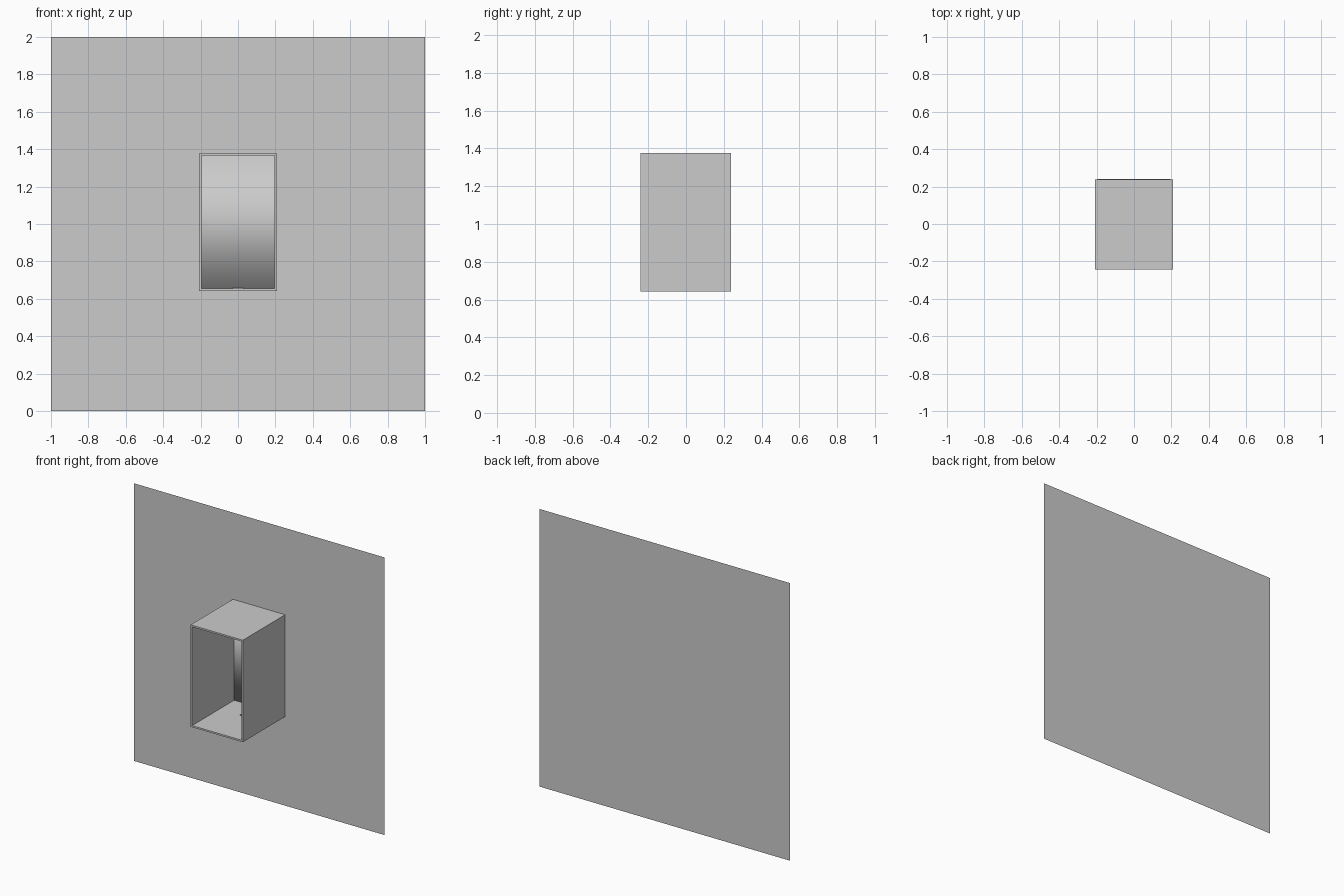
import bpy, bmesh

if "Cube" in bpy.data.objects:
    bpy.data.objects.remove(bpy.data.objects["Cube"])

X, Y, Z0, Z1, T = 0.208, 0.242, 0.642, 1.377, 0.012


def make(name, verts, faces):
    me = bpy.data.meshes.new(name)
    me.from_pydata(verts, [], faces)
    ob = bpy.data.objects.new(name, me)
    bpy.context.collection.objects.link(ob)
    return ob


# wall sheet behind the box
make("wall", [(-1, Y, 0), (1, Y, 0), (1, Y, 2), (-1, Y, 2)], [(0, 1, 2, 3)])

# open-fronted box shell: outer and inner rectangular loops, front and back
verts = []
for y in (-Y, Y - 0.003):
    for t in (0, T):
        verts += [(-X + t, y, Z0 + t), (X - t, y, Z0 + t),
                  (X - t, y, Z1 - t), (-X + t, y, Z1 - t)]
faces = []
for i in range(4):
    j = (i + 1) % 4
    faces += [(i, j, j + 4, i + 4),              # front rim
              (i, i + 8, j + 8, j),              # outside
              (i + 4, j + 4, j + 12, i + 12),    # inside
              (i + 8, i + 12, j + 12, j + 8)]    # back rim
shell = make("box_shell", verts, faces)
bm = bmesh.new()
bm.from_mesh(shell.data)
bmesh.ops.recalc_face_normals(bm, faces=bm.faces)
bm.to_mesh(shell.data)
bm.free()

# back panel with folded top and bottom lips, shaded smooth
profile = [(Y - 0.001, Z0 + T), (Y - 0.006, Z0 + T),
           (Y - 0.006, Z1 - T), (Y - 0.001, Z1 - T)]
verts = [(s * (X - T), y, z) for y, z in profile for s in (-1, 1)]
panel = make("back_panel", verts,
             [(2 * i, 2 * i + 1, 2 * i + 3, 2 * i + 2) for i in range(3)])
for p in panel.data.polygons:
    p.use_smooth = True

# small catch on the box floor
bpy.ops.mesh.primitive_cube_add(size=1, location=(0, 0.09, Z0 + T + 0.002))
catch = bpy.context.object
catch.name = "floor_catch"
catch.scale = (0.06, 0.05, 0.008)
